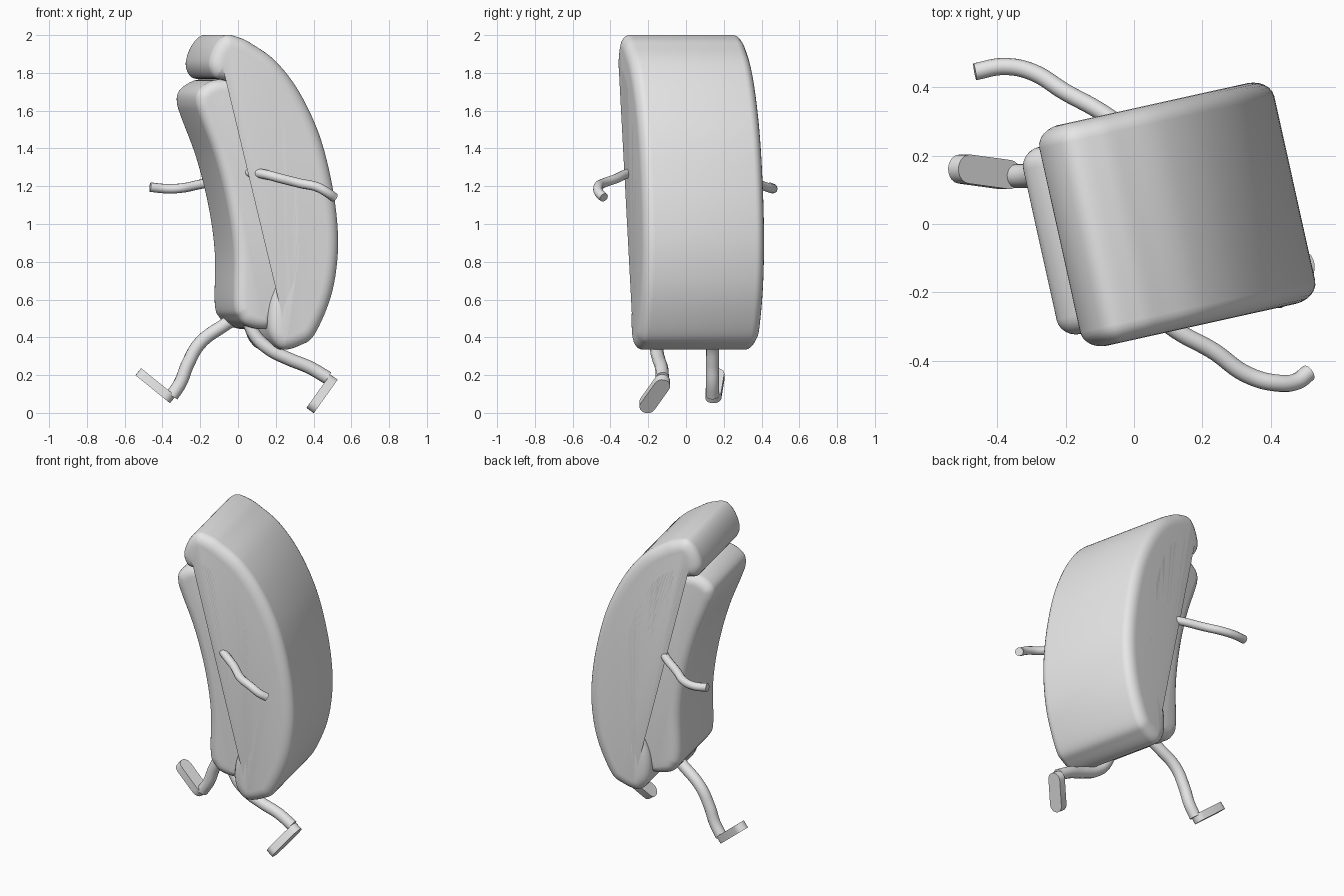
import bpy
import bmesh
import math
from mathutils import Vector, Matrix

cube = bpy.data.objects.get("Cube")
if cube:
    bpy.data.objects.remove(cube, do_unlink=True)

grey = bpy.data.materials.new("plain_grey")
grey.use_nodes = True
grey.diffuse_color = (0.8, 0.8, 0.8, 1)
grey.node_tree.nodes["Principled BSDF"].inputs["Base Color"].default_value = (0.8, 0.8, 0.8, 1)

TURN = math.radians(12.5)


def finish(bm, name, matrix, angle):
    bmesh.ops.recalc_face_normals(bm, faces=bm.faces)
    mesh = bpy.data.meshes.new(name)
    bm.to_mesh(mesh)
    bm.free()
    mesh.materials.append(grey)
    obj = bpy.data.objects.new(name, mesh)
    obj.matrix_world = matrix
    bpy.context.collection.objects.link(obj)
    bpy.ops.object.select_all(action='DESELECT')
    obj.select_set(True)
    bpy.context.view_layer.objects.active = obj
    bpy.ops.object.shade_smooth_by_angle(angle=math.radians(angle))
    return obj


def closed_spline(points, steps=6):
    """Smooth closed loop through the given points."""
    pts = [Vector(p) for p in points]
    n = len(pts)
    out = []
    for i in range(n):
        a, b, c, d = (pts[(i + k) % n] for k in (-1, 0, 1, 2))
        for s in range(steps):
            t = s / steps
            out.append(0.5 * (2 * b + (c - a) * t + (2 * a - 5 * b + 4 * c - d) * t ** 2
                              + (3 * b - a - 3 * c + d) * t ** 3))
    return out


def pillow(name, profile, half, inset, depth, rings=6):
    """Clockwise x-z profile extruded along y with rounded rims."""
    loop = closed_spline(profile)
    n = len(loop)
    inward = []
    for i in range(n):
        t = (loop[(i + 1) % n] - loop[i - 1]).normalized()
        inward.append(Vector((t.y, -t.x)))
    arc = [(inset * (1 - math.cos(a)), half - depth + depth * math.sin(a))
           for a in (math.pi / 2 * k / rings for k in range(rings + 1))]
    sections = [(d, -y) for d, y in reversed(arc)] + arc
    bm = bmesh.new()
    rows = []
    for d, y in sections:
        row = [p + m * d for p, m in zip(loop, inward)]
        rows.append([bm.verts.new((p.x, y, p.y)) for p in row])
    for r, s in zip(rows, rows[1:]):
        for i in range(n):
            j = (i + 1) % n
            bm.faces.new((r[i], r[j], s[j], s[i]))
    bm.faces.new(rows[0])
    bm.faces.new(rows[-1])
    return finish(bm, name, Matrix.Rotation(TURN, 4, 'Z'), 50)


def limb(name, points, radius):
    """Round tube along a smooth path, with flat ends."""
    curve = bpy.data.curves.new(name, 'CURVE')
    curve.dimensions = '3D'
    curve.bevel_depth = radius
    curve.bevel_resolution = 4
    curve.use_fill_caps = True
    spline = curve.splines.new('BEZIER')
    spline.bezier_points.add(len(points) - 1)
    for bp, co in zip(spline.bezier_points, points):
        bp.co = co
        bp.handle_left_type = bp.handle_right_type = 'AUTO'
    curve.materials.append(grey)
    obj = bpy.data.objects.new(name, curve)
    bpy.context.collection.objects.link(obj)
    bpy.ops.object.select_all(action='DESELECT')
    obj.select_set(True)
    bpy.context.view_layer.objects.active = obj
    bpy.ops.object.convert(target='MESH')
    bpy.ops.object.shade_smooth_by_angle(angle=math.radians(50))


def foot(name, heel, toe, width=0.085, thick=0.048):
    """Flat slab with a round heel and a round toe."""
    heel, toe = Vector(heel), Vector(toe)
    x = (toe - heel).normalized()
    y = (Vector((0, 1, 0)) - x * x.y).normalized()
    z = x.cross(y)
    r = width / 2
    reach = (toe - heel).length / 2 - r
    bm = bmesh.new()
    outline = []
    for side in (1, -1):
        for k in range(11):
            a = math.pi * (k / 10 - 0.5)
            outline.append((side * (reach + r * math.cos(a)), side * r * math.sin(a)))
    low, high = ([bm.verts.new((px, py, h)) for px, py in outline]
                 for h in (-thick / 2, thick / 2))
    bm.faces.new(low)
    bm.faces.new(high)
    for i in range(len(low)):
        j = (i + 1) % len(low)
        bm.faces.new((low[i], low[j], high[j], high[i]))
    matrix = Matrix((x, y, z)).transposed().to_4x4()
    matrix.translation = (heel + toe) / 2
    finish(bm, name, matrix, 40)


# Curved back slab, hooked over the top
pillow("back_slab", [
    (-0.13, 2.0), (-0.05, 1.985), (0.02, 1.95), (0.145, 1.86), (0.27, 1.70), (0.38, 1.47),
    (0.45, 1.2), (0.48, 0.95), (0.47, 0.75), (0.43, 0.58), (0.35, 0.41), (0.28, 0.36),
    (0.185, 0.335), (0.125, 0.38), (0.1, 0.46), (0.11, 0.58), (0.165, 0.73), (0.19, 0.9),
    (0.18, 1.2), (0.125, 1.45), (0.05, 1.62), (-0.04, 1.715), (-0.13, 1.76),
    (-0.195, 1.78), (-0.222, 1.85), (-0.19, 1.945)], 0.33, 0.07, 0.055)

# Inner slab filling the hollow
pillow("inner_slab", [
    (-0.15, 1.765), (-0.03, 1.75), (0.1, 1.64), (0.19, 1.4), (0.24, 1.1), (0.24, 0.85),
    (0.2, 0.65), (0.14, 0.5), (0.1, 0.445), (0.0, 0.46), (-0.05, 0.505), (-0.075, 0.58),
    (-0.075, 0.85), (-0.11, 1.1), (-0.175, 1.35), (-0.255, 1.56), (-0.28, 1.64),
    (-0.272, 1.7), (-0.22, 1.745)], 0.28, 0.06, 0.055)

# Arms
limb("right_arm", [(0.03, -0.24, 1.275), (0.13, -0.315, 1.265), (0.23, -0.37, 1.24),
                   (0.33, -0.44, 1.215), (0.42, -0.465, 1.195), (0.475, -0.46, 1.165),
                   (0.51, -0.435, 1.14)], 0.025)
limb("left_arm", [(0.0, 0.26, 1.25), (-0.1, 0.33, 1.23), (-0.2, 0.385, 1.21),
                  (-0.3, 0.445, 1.19), (-0.38, 0.46, 1.187), (-0.465, 0.445, 1.195)], 0.025)

# Legs
limb("left_leg", [(0.05, 0.12, 0.54), (-0.08, 0.13, 0.46), (-0.2, 0.14, 0.37),
                  (-0.265, 0.14, 0.26), (-0.305, 0.14, 0.16), (-0.35, 0.14, 0.09)], 0.035)
limb("right_leg", [(0.04, -0.15, 0.54), (0.09, -0.155, 0.41), (0.17, -0.155, 0.335),
                   (0.27, -0.145, 0.285), (0.38, -0.13, 0.24), (0.475, -0.125, 0.185)], 0.035)

# Feet
foot("left_foot", (-0.345, 0.14, 0.07), (-0.528, 0.165, 0.218))
foot("right_foot", (0.505, -0.105, 0.185), (0.385, -0.225, 0.017))
